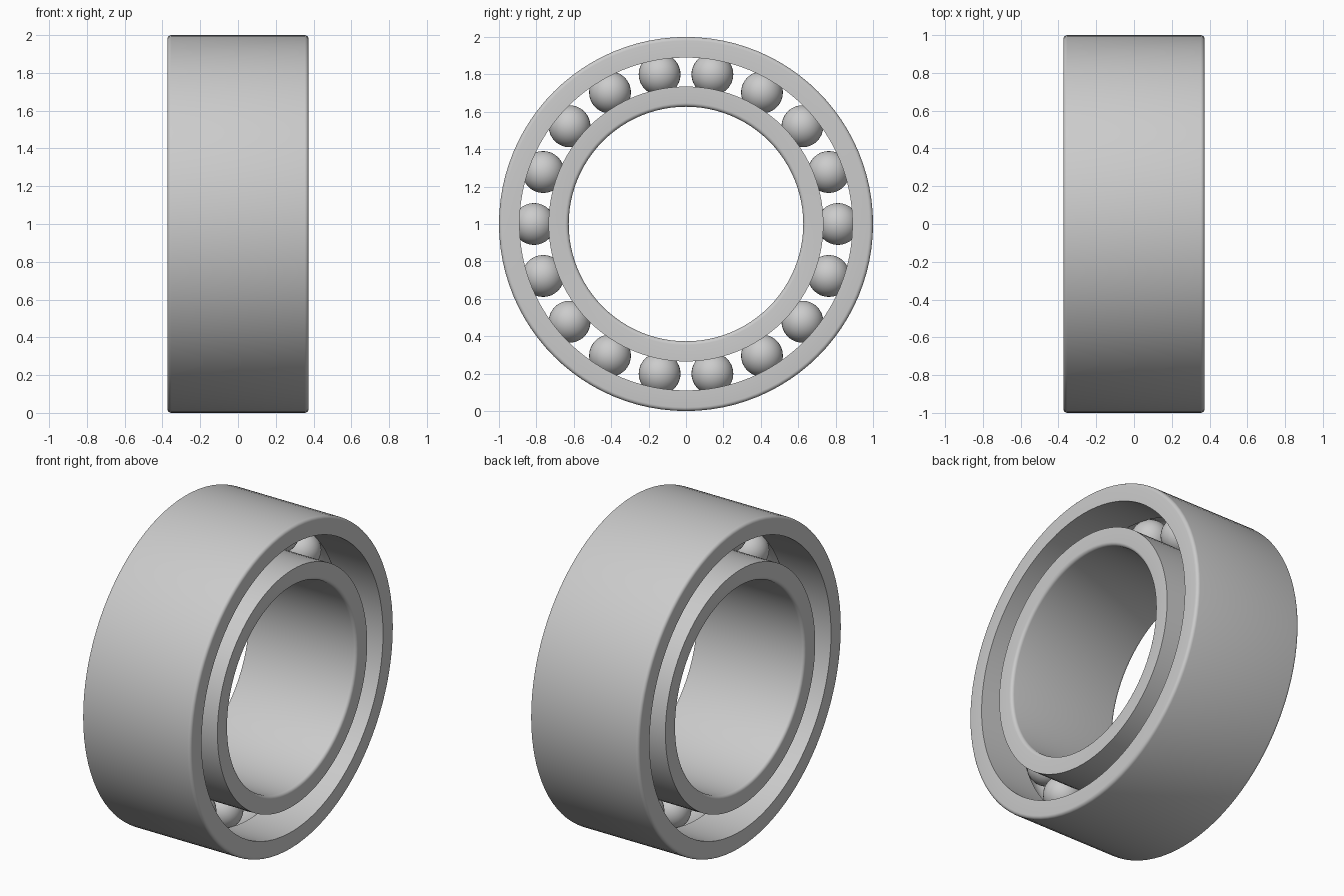
import bpy, bmesh, math
from mathutils import Vector, Matrix

cube = bpy.data.objects.get("Cube")
if cube:
    bpy.data.objects.remove(cube, do_unlink=True)

HALF_WIDTH = 0.373
FILLET = 0.02
BALL_RADIUS = 0.112
PITCH_RADIUS = 0.8125
BALL_COUNT = 18
SEGMENTS = 96
CENTRE = Vector((0, 0, 1))

steel = bpy.data.materials.new("steel_grey")
steel.use_nodes = True
colour = (0.6, 0.6, 0.6, 1)
steel.diffuse_color = colour
steel.node_tree.nodes["Principled BSDF"].inputs["Base Color"].default_value = colour


def finish(bm, name):
    """Turn a bmesh into a smooth-shaded steel object."""
    bmesh.ops.recalc_face_normals(bm, faces=bm.faces)
    mesh = bpy.data.meshes.new(name)
    bm.to_mesh(mesh)
    bm.free()
    mesh.materials.append(steel)
    obj = bpy.data.objects.new(name, mesh)
    bpy.context.collection.objects.link(obj)
    bpy.ops.object.select_all(action='DESELECT')
    obj.select_set(True)
    bpy.context.view_layer.objects.active = obj
    bpy.ops.object.shade_smooth_by_angle(angle=math.radians(30))
    return obj


def race_profile(wall, race):
    """Section of a ring as (x, radius): filleted wall, grooved race."""
    inward = 1 if race > wall else -1
    points = []
    # rounded corners of the plain wall
    for side in (-1, 1):
        corner = []
        for i in range(6):
            a = i / 5 * math.pi / 2
            corner.append((side * (HALF_WIDTH - FILLET + FILLET * math.cos(a)),
                           wall + inward * FILLET * (1 - math.sin(a))))
        points += corner if side < 0 else corner[::-1]
    # race with a round ball groove
    points.append((HALF_WIDTH, race))
    offset = race - PITCH_RADIUS
    reach = math.acos(abs(offset) / BALL_RADIUS)
    for i in range(13):
        a = reach * (1 - i / 6)
        points.append((BALL_RADIUS * math.sin(a),
                       PITCH_RADIUS + math.copysign(BALL_RADIUS * math.cos(a), offset)))
    points.append((-HALF_WIDTH, race))
    return points


def ring(name, wall, race):
    bm = bmesh.new()
    verts = [bm.verts.new((x, 0, r)) for x, r in race_profile(wall, race)]
    edges = [bm.edges.new((v, verts[i - 1])) for i, v in enumerate(verts)]
    bmesh.ops.spin(bm, geom=verts + edges, cent=(0, 0, 0), axis=(1, 0, 0),
                   angle=math.tau, steps=SEGMENTS, use_merge=True)
    bmesh.ops.remove_doubles(bm, verts=bm.verts, dist=0.0001)
    bmesh.ops.translate(bm, verts=bm.verts, vec=CENTRE)
    return finish(bm, name)


# Races
ring("outer_ring", 1.0, 0.89)
ring("inner_ring", 0.627, 0.735)

# Balls
for n in range(BALL_COUNT):
    a = math.tau * n / BALL_COUNT
    spot = CENTRE + PITCH_RADIUS * Vector((0, math.cos(a), math.sin(a)))
    bm = bmesh.new()
    bmesh.ops.create_uvsphere(bm, u_segments=32, v_segments=16, radius=BALL_RADIUS,
                              matrix=Matrix.Translation(spot))
    finish(bm, f"ball_{n + 1}")
